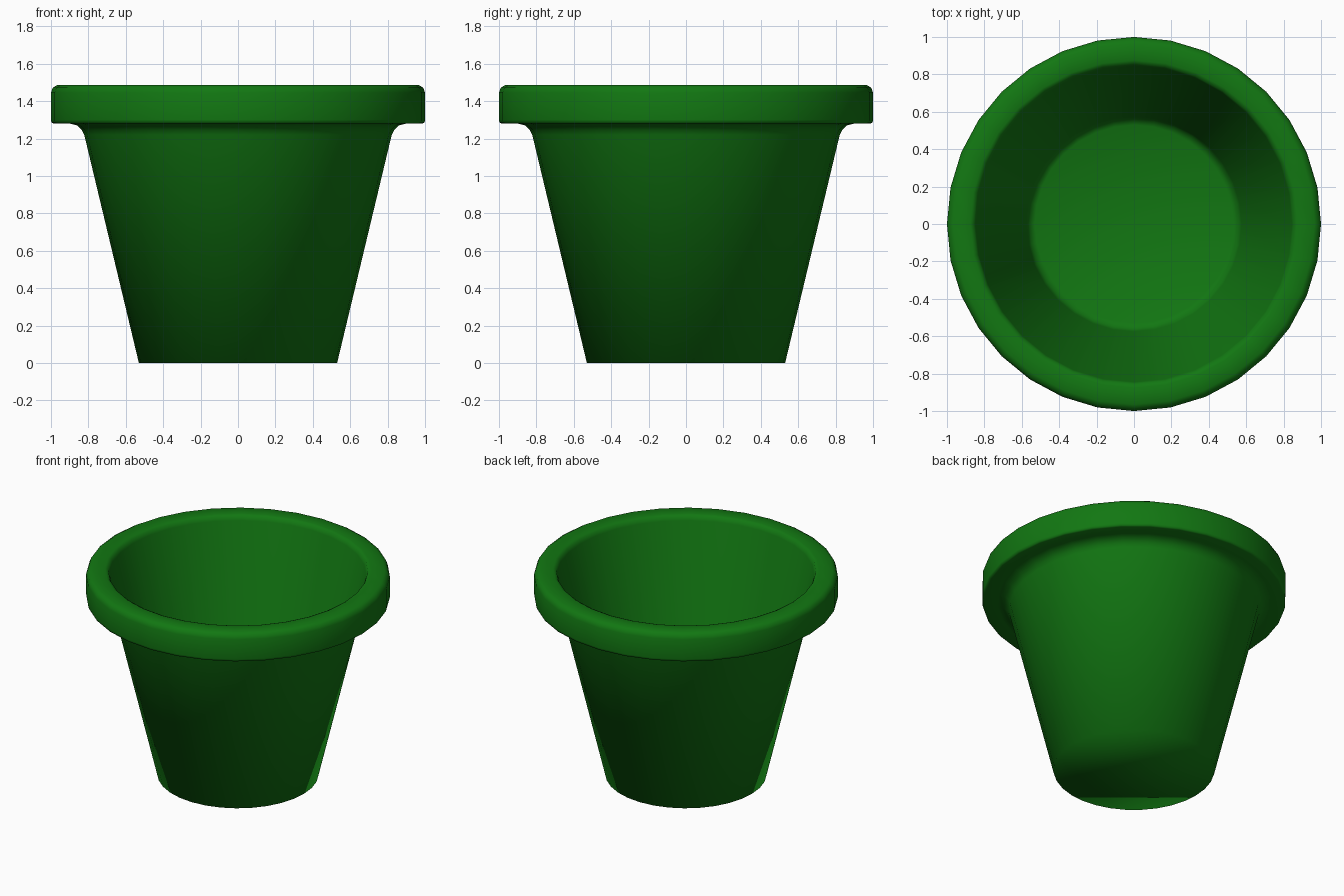
import bpy, bmesh, math

if "Cube" in bpy.data.objects:
    bpy.data.objects.remove(bpy.data.objects["Cube"])

SIDES = 32

# Plain green
green = bpy.data.materials.new("dark_green")
green.diffuse_color = (0.006, 0.185, 0.006, 1)
green.use_nodes = True
green.node_tree.nodes["Principled BSDF"].inputs["Base Color"].default_value = green.diffuse_color

# Closed pot profile (radius, height): base, outer wall, flared neck, rim, inner wall, floor
profile = [
    (0.53, 0.0), (0.822, 1.22), (0.835, 1.245), (0.86, 1.27), (0.90, 1.28),
    (0.985, 1.28), (0.997, 1.285), (1.0, 1.30),
    (1.0, 1.445), (0.99, 1.472), (0.965, 1.487),
    (0.875, 1.487), (0.855, 1.478), (0.845, 1.45),
    (0.575, 0.28), (0.56, 0.235), (0.53, 0.22),
]

# Spin the profile into rings
bm = bmesh.new()
rings = []
for r, z in profile:
    rings.append([bm.verts.new((r * math.cos(2 * math.pi * i / SIDES),
                                r * math.sin(2 * math.pi * i / SIDES), z))
                  for i in range(SIDES)])
for a, b in zip(rings, rings[1:]):
    for i in range(SIDES):
        j = (i + 1) % SIDES
        bm.faces.new((a[i], a[j], b[j], b[i]))

# Underside and inner floor
bm.faces.new(rings[0][::-1])
bm.faces.new(rings[-1])
bmesh.ops.recalc_face_normals(bm, faces=bm.faces[:])
for f in bm.faces:
    f.smooth = True

mesh = bpy.data.meshes.new("flower_pot")
bm.to_mesh(mesh)
bm.free()
mesh.materials.append(green)
pot = bpy.data.objects.new("flower_pot", mesh)
bpy.context.collection.objects.link(pot)
